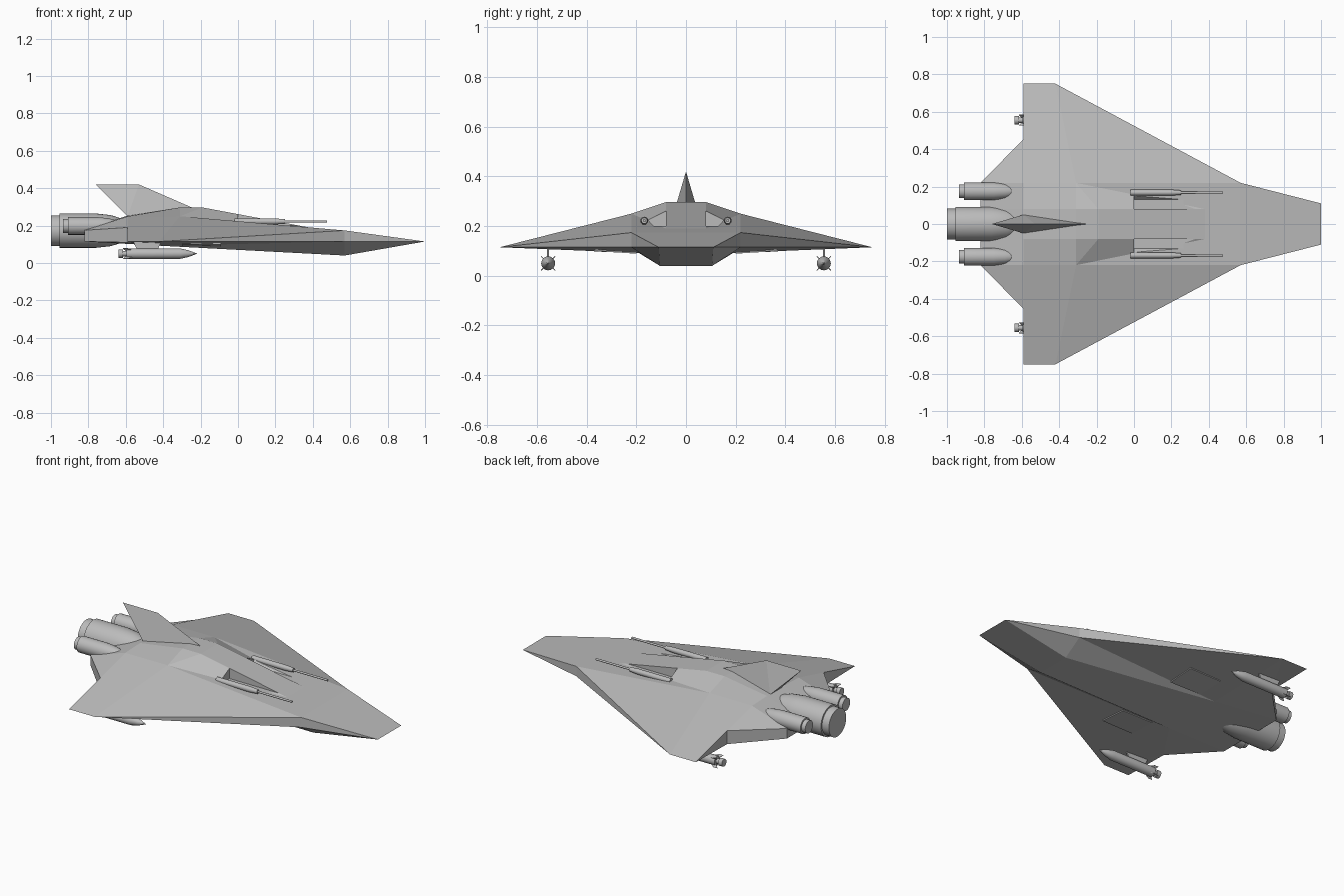
import bpy, bmesh, math
from mathutils import Vector

cube = bpy.data.objects.get("Cube")
if cube:
    bpy.data.objects.remove(cube, do_unlink=True)

grey = bpy.data.materials.new("hull_grey")
grey.use_nodes = True
grey.diffuse_color = (0.5, 0.5, 0.5, 1)
grey.node_tree.nodes["Principled BSDF"].inputs["Base Color"].default_value = (0.5, 0.5, 0.5, 1)


def finish(name, bm, smooth=False):
    bmesh.ops.remove_doubles(bm, verts=bm.verts, dist=0.0005)
    bmesh.ops.recalc_face_normals(bm, faces=bm.faces)
    mesh = bpy.data.meshes.new(name)
    bm.to_mesh(mesh)
    bm.free()
    mesh.materials.append(grey)
    obj = bpy.data.objects.new(name, mesh)
    bpy.context.collection.objects.link(obj)
    if smooth:
        bpy.ops.object.select_all(action='DESELECT')
        obj.select_set(True)
        bpy.context.view_layer.objects.active = obj
        bpy.ops.object.shade_smooth_by_angle(angle=math.radians(35))
    return obj


def solid(name, points, faces, sides=(1,)):
    """Faces named by point letters, repeated for each side of the y axis."""
    bm = bmesh.new()
    for s in sides:
        v = {k: bm.verts.new((p[0], p[1] * s, p[2])) for k, p in points.items()}
        for f in faces:
            bm.faces.new([v[k] for k in f.split()])
    return finish(name, bm)


def prism(name, outline, depth):
    """Extrude a polygon along a vector."""
    bm = bmesh.new()
    face = bm.faces.new([bm.verts.new(p) for p in outline])
    new = bmesh.ops.extrude_face_region(bm, geom=[face])["geom"]
    bmesh.ops.translate(bm, vec=depth, verts=[g for g in new if isinstance(g, bmesh.types.BMVert)])
    return finish(name, bm)


def turned(name, profile, y, z, sides=24):
    """Revolve (x, radius) pairs about a lengthwise axis."""
    bm = bmesh.new()
    rings = []
    for x, r in profile:
        rings.append([bm.verts.new((x, y + r * math.cos(a), z + r * math.sin(a)))
                      for a in (2 * math.pi * i / sides for i in range(sides))])
    for a, b in zip(rings, rings[1:]):
        for i in range(sides):
            j = (i + 1) % sides
            bm.faces.new((a[i], a[j], b[j], b[i]))
    bm.faces.new(rings[0])
    bm.faces.new(rings[-1])
    return finish(name, bm, True)


# Faceted blended hull and wings
hull_points = {
    "nose": (1, .11, .115), "shoulder": (.57, .22, .174), "deck": (.38, .08, .19),
    "crest": (-.19, .08, .297), "crest_end": (-.31, .08, .297), "chine": (-.31, .22, .25),
    "spine": (-.59, .08, .254), "flank": (-.59, .22, .249), "tail": (-.82, .22, .175),
    "tail_in": (-.82, .08, .175), "notch": (-.59, .455, .19), "tip": (-.42, .75, .115),
    "tip_end": (-.59, .75, .115), "shoulder_low": (.57, .22, .115), "keel": (.57, .105, .04),
    "belly": (-.41, .19, .092), "notch_low": (-.59, .455, .11), "tail_low": (-.82, .22, .115),
}
for key in ("nose", "shoulder", "deck", "crest", "crest_end", "spine", "tail_in", "keel", "belly", "tail_low"):
    x, y, z = hull_points[key]
    hull_points[key + "_mid"] = (x, 0, z)
hull_faces = [a + " " + b + " " + b + "_mid " + a + "_mid" for a, b in (
    ("nose", "shoulder"), ("shoulder", "deck"), ("deck", "crest"), ("crest", "crest_end"),
    ("crest_end", "spine"), ("spine", "tail_in"), ("nose", "keel"), ("keel", "belly"),
    ("belly", "tail_low"))]
hull_faces += [
    "deck shoulder chine", "deck chine crest", "crest chine crest_end",
    "crest_end chine flank spine", "spine flank tail tail_in", "shoulder tip chine",
    "chine tip notch flank", "tip tip_end notch", "flank notch tail",
    "nose shoulder_low keel", "keel shoulder_low belly", "shoulder_low tip belly",
    "belly tip notch_low", "tip tip_end notch_low", "belly notch_low tail_low",
    "nose shoulder shoulder_low", "shoulder tip shoulder_low", "tip_end notch notch_low",
    "notch tail tail_low notch_low", "tail_in_mid tail_in tail tail_low tail_low_mid",
]
hull = solid("hull", hull_points, hull_faces, (1, -1))

# Vertical fin
solid("tail_fin", {
    "front": (-.24, 0, .294), "left": (-.59, .05, .25), "right": (-.59, -.05, .25),
    "top_front": (-.53, 0, .42), "top_back": (-.76, 0, .42)},
    ["front left top_front", "front right top_front", "left top_back top_front",
     "right top_back top_front", "left right top_back", "front left right"])

# Main engine with its nozzle
turned("main_engine", [(-1, .082), (-.955, .082), (-.955, .092), (-.76, .092), (-.68, .083),
                       (-.62, .064), (-.57, .03)], 0, .173, 32)

for side, label in ((1, "left"), (-1, "right")):
    # Side engines
    turned(label + "_engine", [(-.935, .037), (-.91, .037), (-.91, .047), (-.75, .047),
                               (-.69, .041), (-.64, .028), (-.6, .01)], side * .175, .198)

    # Gun recess and gun
    cutter = prism(label + "_recess_cutter", [(0, side * y, z) for y, z in (
        (.08, .2), (.13, .2), (.18, .255), (.18, .35), (.08, .35))], (.42, 0, 0))
    cutter.hide_render = True
    cutter.hide_viewport = True
    cut = hull.modifiers.new(label + "_recess", 'BOOLEAN')
    cut.object = cutter
    cut.operation = 'DIFFERENCE'
    cut.solver = 'EXACT'
    turned(label + "_gun", [(-.02, .016), (.2, .016), (.25, .012), (.25, .006), (.475, .006)],
           side * .168, .222, 16)

    # Missile, tail fins and pylon
    y, z = side * .555, .05
    turned(label + "_missile", [(-.64, .022), (-.615, .022), (-.615, .014), (-.595, .014), (-.595, .028),
                                (-.31, .028), (-.265, .018), (-.22, .001)], y, z, 20)
    for i in range(4):
        a = math.pi * (.25 + i / 2)
        out = Vector((0, math.cos(a), math.sin(a)))
        base = Vector((0, y, z))
        thick = Vector((0, -out.z, out.y)) * .003
        prism(label + "_missile_fin_" + str(i + 1),
              [base + out * r + Vector((x, 0, 0)) - thick / 2
               for x, r in ((-.55, .02), (-.59, .04), (-.615, .04), (-.6, .02))], thick)
    prism(label + "_pylon", [(x, y - .004, h) for x, h in (
        (-.56, .115), (-.41, .115), (-.43, .07), (-.54, .07))], (0, .008, 0))

    # Underside bay door, lying along the sloped wing
    prism(label + "_bay_door", [(x, side * w, h) for x, w, h in (
        (-.3, .2, .091), (-.09, .2, .089), (-.09, .37, .1), (-.3, .37, .098))], (0, 0, .006))
